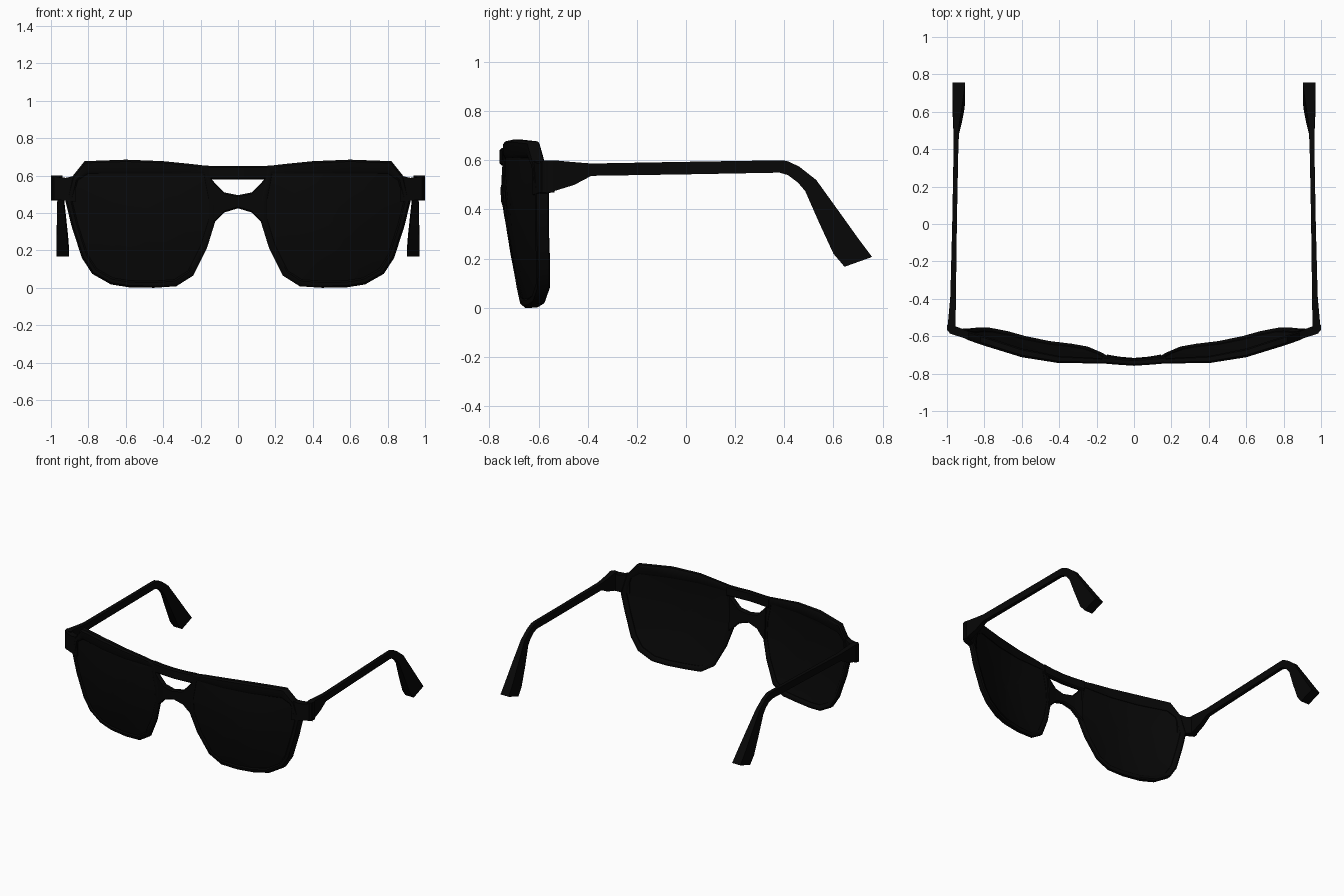
import bpy, bmesh, math
from mathutils import Vector

cube = bpy.data.objects.get("Cube")
if cube:
    bpy.data.objects.remove(cube, do_unlink=True)


def material(name, value):
    m = bpy.data.materials.new(name)
    m.use_nodes = True
    color = (value, value, value, 1)
    m.diffuse_color = color
    m.node_tree.nodes["Principled BSDF"].inputs["Base Color"].default_value = color
    return m


FRAME = material("frame black", 0.002)
LENS = material("lens dark grey", 0.0024)


def wrap(x, z):
    """Front surface depth: face curvature plus the backward curl of the lenses."""
    curve = [(0, -.758), (.12, -.75), (.2, -.742), (.3, -.747), (.42, -.743),
             (.55, -.726), (.7, -.685), (.85, -.634), (1.0, -.58)]
    for (x0, y0), (x1, y1) in zip(curve, curve[1:]):
        if x <= x1:
            break
    y = y0 + (y1 - y0) * (x - x0) / (x1 - x0)
    return y + 0.21 * max(0, 0.6 - z) ** 2


def loft(name, rings, mat, closed=False, mirror=True):
    """Skin a row of equal rings; closed joins the last ring to the first."""
    bm = bmesh.new()
    rows = [[bm.verts.new(p) for p in ring] for ring in rings]
    pairs = list(zip(rows, rows[1:])) + ([(rows[-1], rows[0])] if closed else [])
    n = len(rows[0])
    for a, b in pairs:
        for i in range(n):
            j = (i + 1) % n
            bm.faces.new((a[i], a[j], b[j], b[i]))
    if not closed:
        bm.faces.new(rows[0])
        bm.faces.new(rows[-1])
    bmesh.ops.recalc_face_normals(bm, faces=bm.faces)
    me = bpy.data.meshes.new(name)
    bm.to_mesh(me)
    bm.free()
    me.materials.append(mat)
    ob = bpy.data.objects.new(name, me)
    bpy.context.collection.objects.link(ob)
    bpy.ops.object.select_all(action='DESELECT')
    ob.select_set(True)
    bpy.context.view_layer.objects.active = ob
    bpy.ops.object.shade_smooth_by_angle(angle=math.radians(35))
    if mirror:
        ob.modifiers.new("mirror", 'MIRROR')


# Outline of one rim, seen from the front
outline = [Vector(p) for p in (
    (.15, .65), (.14, .58), (.12, .48), (.12, .36), (.165, .215), (.24, .065),
    (.33, .008), (.45, .0), (.58, .002), (.68, .018), (.78, .075), (.835, .16),
    (.89, .33), (.922, .46), (.89, .59), (.82, .677), (.6, .685), (.4, .677),
    (.25, .662))]


def inset(points, d, top):
    out = []
    for i, p in enumerate(points):
        a = (p - points[i - 1]).normalized()
        b = (points[(i + 1) % len(points)] - p).normalized()
        na, nb = Vector((-a.y, a.x)), Vector((-b.y, b.x))
        q = p + (na + nb) * d / (1 + na.dot(nb))
        out.append(Vector((q.x, min(q.y, top))))
    return out


def on_face(points, depth):
    """Lay a flat outline on the curved front; rims thin out toward the nose."""
    return [(p.x, wrap(p.x, p.y) + depth * min(1, .5 + .9 * max(0, p.x - .12)), p.y)
            for p in points]


# Rims with bevelled outer and inner edges
edge = inset(outline, .01, .675)
mid = inset(outline, .028, .625)
inner = inset(outline, .036, .61)
loft("rims", [on_face(edge, 0), on_face(outline, .012), on_face(outline, .042),
              on_face(edge, .05), on_face(mid, .05), on_face(inner, .042),
              on_face(inner, .01), on_face(mid, 0)], FRAME, closed=True)

# Lenses as concentric rings, gently domed
centre = Vector((.52, .33))


def lens_ring(scale, depth):
    dome = -.008 * (1 - scale * scale)
    return on_face([centre + (p - centre) * scale for p in inner], depth + dome)


scales = (.02, .35, .7, 1.01)
loft("lenses", [lens_ring(s, .012) for s in scales] +
     [lens_ring(s, .036) for s in reversed(scales)], LENS)


# Brow bar and nose bridge, swept across the middle
def cross_strip(name, stations, thick):
    both = [(-x, lo, hi) for x, lo, hi in reversed(stations) if x] + stations
    rings = []
    for x, lo, hi in both:
        c = min(.008, (hi - lo) / 4)
        rings.append([(x, wrap(abs(x), z) + d, z) for z, d in (
            (lo, c), (lo + c, 0), (hi - c, 0), (hi, c),
            (hi, thick - c), (hi - c, thick), (lo + c, thick), (lo, thick - c))])
    loft(name, rings, FRAME, mirror=False)


cross_strip("brow_bar", [(0, .58, .65), (.1, .58, .65), (.17, .58, .653)], .036)
cross_strip("nose_bridge", [(0, .425, .495), (.075, .402, .51), (.115, .36, .55),
                            (.145, .335, .585)], .036)

# End pieces joining the rims to the arms
ends = [(.865, -.624, -.585, .46, .6), (.92, -.606, -.56, .465, .588),
        (.96, -.594, -.545, .47, .59), (.985, -.585, -.535, .47, .598),
        (1.0, -.562, -.54, .47, .6)]
loft("end_pieces", [[(x, f, lo), (x, f, hi), (x, b, hi), (x, b, lo)]
                    for x, f, b, lo, hi in ends], FRAME)

# Arms: (upper y, z), (lower y, z), inner x, outer x
arms = [((-.57, .597), (-.57, .466), .955, 1.0),
        ((-.535, .6), (-.53, .477), .955, .995),
        ((-.46, .593), (-.455, .5), .953, .988),
        ((-.385, .587), (-.385, .537), .952, .982),
        ((.0, .594), (.0, .543), .947, .972),
        ((.37, .6), (.38, .55), .94, .965),
        ((.41, .598), (.415, .54), .938, .964),
        ((.46, .575), (.455, .51), .937, .964),
        ((.53, .52), (.485, .475), .935, .965),
        ((.62, .395), (.54, .35), .921, .968),
        ((.70, .283), (.6, .22), .909, .97),
        ((.757, .207), (.645, .167), .903, .97)]
loft("arms", [[(xi, *up), (xo, *up), (xo, *low), (xi, *low)]
              for up, low, xi, xo in arms], FRAME)
